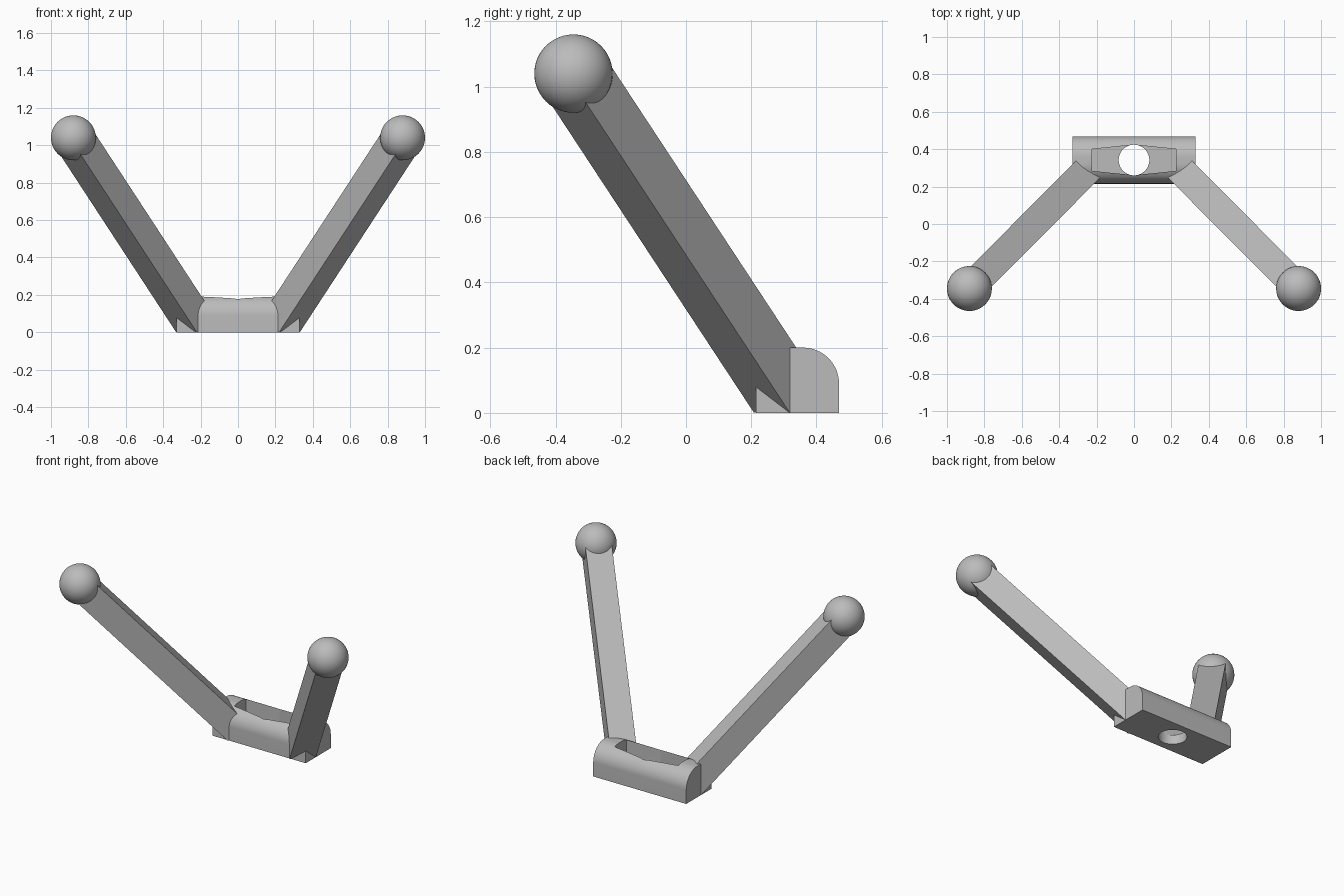
import bpy, bmesh, math
from mathutils import Vector, Matrix

cube = bpy.data.objects.get("Cube")
if cube:
    bpy.data.objects.remove(cube, do_unlink=True)

# One plain grey for everything
grey = bpy.data.materials.new("light_grey")
grey.use_nodes = True
color = (0.5, 0.5, 0.5, 1)
grey.diffuse_color = color
grey.node_tree.nodes["Principled BSDF"].inputs["Base Color"].default_value = color

BASE_Y, HALF_LEN, HALF_DEPTH, HEIGHT = 0.342, 0.33, 0.127, 0.2
ROUND = 0.11
BALL = Vector((0.88, -0.345, 1.04))
FOOT = Vector((0.2, 0.339, 0))
ARM = 0.156


def make(name, bm):
    bmesh.ops.recalc_face_normals(bm, faces=bm.faces)
    mesh = bpy.data.meshes.new(name)
    bm.to_mesh(mesh)
    bm.free()
    mesh.materials.append(grey)
    obj = bpy.data.objects.new(name, mesh)
    bpy.context.collection.objects.link(obj)
    return obj


def prism(name, points, offset):
    """Solid made by sweeping a closed outline along an offset."""
    bm = bmesh.new()
    face = bm.faces.new([bm.verts.new(p) for p in points])
    swept = bmesh.ops.extrude_face_region(bm, geom=[face])["geom"]
    verts = [v for v in swept if isinstance(v, bmesh.types.BMVert)]
    bmesh.ops.translate(bm, verts=verts, vec=offset)
    return make(name, bm)


def apply_boolean(obj, other, operation):
    mod = obj.modifiers.new("boolean", "BOOLEAN")
    mod.operation = operation
    mod.solver = "EXACT"
    mod.object = other
    bpy.context.view_layer.objects.active = obj
    bpy.ops.object.modifier_apply(modifier=mod.name)
    bpy.data.objects.remove(other, do_unlink=True)


def smooth(obj):
    bpy.ops.object.select_all(action="DESELECT")
    obj.select_set(True)
    bpy.context.view_layer.objects.active = obj
    bpy.ops.object.shade_smooth_by_angle(angle=math.radians(25))


# Base block with rounded top edges
profile = [(-HALF_LEN, BASE_Y - HALF_DEPTH, 0), (-HALF_LEN, BASE_Y + HALF_DEPTH, 0)]
for side in (1, -1):
    arc = [(-HALF_LEN,
            BASE_Y + side * (HALF_DEPTH - ROUND + ROUND * math.cos(a)),
            HEIGHT - ROUND + ROUND * math.sin(a))
           for a in (math.pi / 2 * i / 16 for i in range(17))]
    profile += arc if side > 0 else arc[::-1]
base = prism("mounting_frame", profile, (2 * HALF_LEN, 0, 0))

# Square arms rising outward from the base, trimmed flat at the bottom
for side in (1, -1):
    axis = (BALL - FOOT).normalized()
    across = axis.cross(Vector((0, 0, 1))).normalized()
    up = across.cross(axis)
    start = FOOT - axis * 0.25
    bm = bmesh.new()
    h = ARM / 2
    ring = [start + across * i * h + up * j * h
            for i, j in ((-1, -1), (1, -1), (1, 1), (-1, 1))]
    face = bm.faces.new([bm.verts.new(p) for p in ring])
    swept = bmesh.ops.extrude_face_region(bm, geom=[face])["geom"]
    bmesh.ops.translate(bm, verts=[v for v in swept if isinstance(v, bmesh.types.BMVert)],
                        vec=BALL - start)
    cut = bmesh.ops.bisect_plane(bm, geom=bm.verts[:] + bm.edges[:] + bm.faces[:],
                                 plane_co=(0, 0, 0.001), plane_no=(0, 0, 1), clear_inner=True)
    rim = [e for e in cut["geom_cut"] if isinstance(e, bmesh.types.BMEdge)]
    bmesh.ops.holes_fill(bm, edges=rim, sides=0)
    bmesh.ops.scale(bm, verts=bm.verts, vec=(side, 1, 1))
    apply_boolean(base, make("arm", bm), "UNION")

# Tapered pocket in the top of the base
outline = [(-0.225, -0.058), (0, -0.081), (0.225, -0.058),
           (0.225, 0.058), (0, 0.081), (-0.225, 0.058)]
pocket = prism("pocket_cutter", [(x, BASE_Y + y, 0.06) for x, y in outline], (0, 0, 0.3))
apply_boolean(base, pocket, "DIFFERENCE")

# Round screw hole through the floor
bm = bmesh.new()
bmesh.ops.create_cone(bm, cap_ends=True, segments=64, radius1=0.082, radius2=0.082,
                      depth=1, matrix=Matrix.Translation((0, BASE_Y, 0)))
apply_boolean(base, make("hole_cutter", bm), "DIFFERENCE")
smooth(base)

# Ball tips
for side, label in ((1, "left"), (-1, "right")):
    bm = bmesh.new()
    bmesh.ops.create_uvsphere(bm, u_segments=48, v_segments=24, radius=0.12,
                              matrix=Matrix.Translation((side * BALL.x, BALL.y, BALL.z)))
    smooth(make(label + "_ball_tip", bm))
